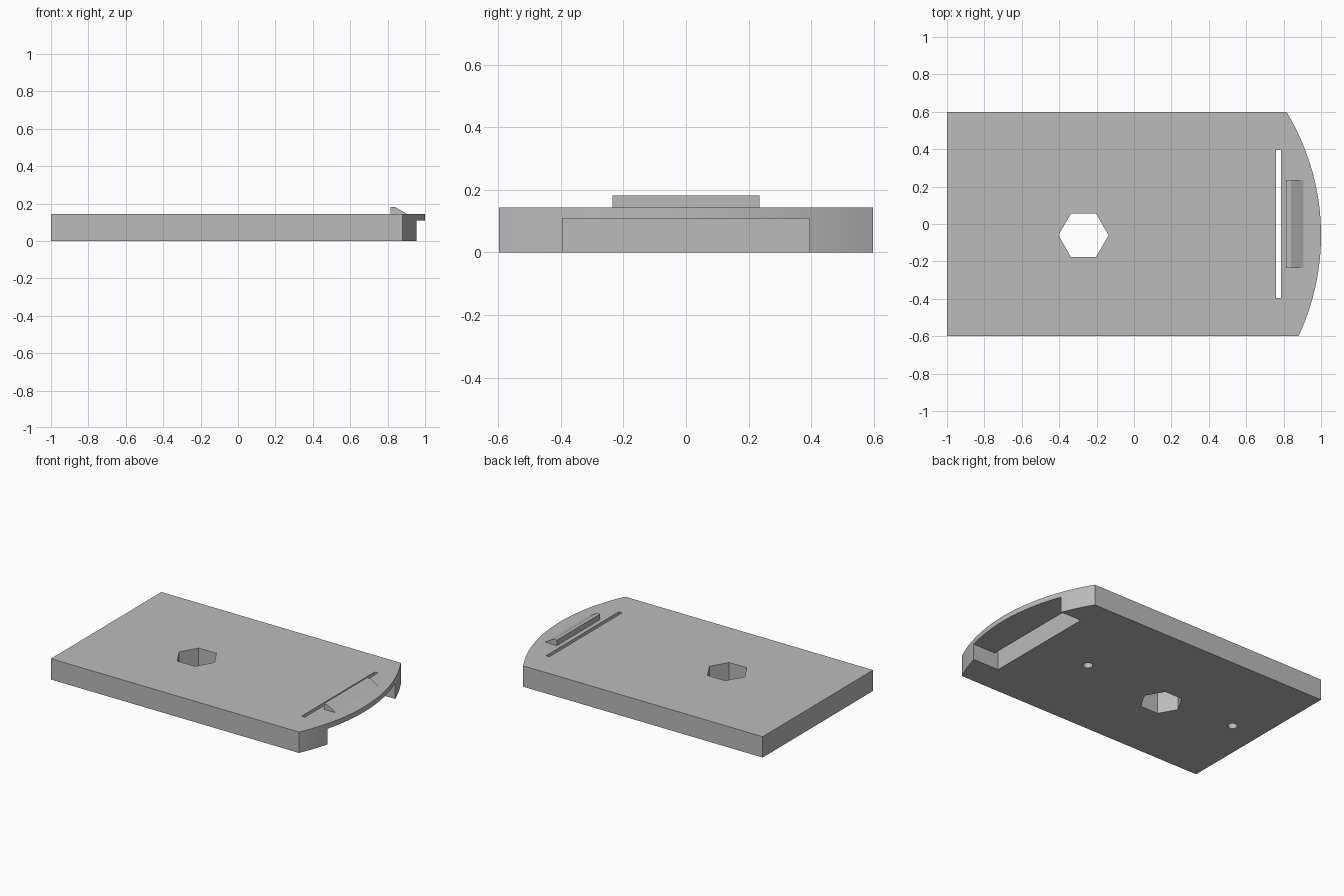
import bpy
import bmesh
from math import radians, sin, cos, asin, pi

if "Cube" in bpy.data.objects:
    bpy.data.objects.remove(bpy.data.objects["Cube"], do_unlink=True)

grey = bpy.data.materials.new("plain grey")
grey.use_nodes = True
grey.diffuse_color = (0.5, 0.5, 0.5, 1)
grey.node_tree.nodes["Principled BSDF"].inputs["Base Color"].default_value = (0.5, 0.5, 0.5, 1)

THICK = 0.143        # plate thickness
HALF = 0.598         # half width of the plate
CX, CY = -0.27, -0.06  # centre of the hexagon and of the rounded end
R = 1.27             # radius of the rounded end


def prism(name, points, direction):
    """Extrude a closed 3D outline along a direction."""
    bm = bmesh.new()
    face = bm.faces.new([bm.verts.new(p) for p in points])
    out = bmesh.ops.extrude_face_region(bm, geom=[face])
    moved = [v for v in out["geom"] if isinstance(v, bmesh.types.BMVert)]
    bmesh.ops.translate(bm, verts=moved, vec=direction)
    bmesh.ops.recalc_face_normals(bm, faces=bm.faces)
    mesh = bpy.data.meshes.new(name)
    bm.to_mesh(mesh)
    bm.free()
    mesh.materials.append(grey)
    obj = bpy.data.objects.new(name, mesh)
    bpy.context.collection.objects.link(obj)
    return obj


def box(name, x0, x1, y0, y1, z0, z1):
    outline = [(x0, y0, z0), (x1, y0, z0), (x1, y1, z0), (x0, y1, z0)]
    return prism(name, outline, (0, 0, z1 - z0))


def round_hole(name, x, y, radius, sides, z0, z1):
    ring = [(x + radius * cos(2 * pi * i / sides),
             y + radius * sin(2 * pi * i / sides), z0) for i in range(sides)]
    return prism(name, ring, (0, 0, z1 - z0))


def cut(target, cutter):
    mod = target.modifiers.new("cut", "BOOLEAN")
    mod.operation = "DIFFERENCE"
    mod.solver = "EXACT"
    mod.object = cutter
    bpy.context.view_layer.objects.active = target
    bpy.ops.object.modifier_apply(modifier=mod.name)
    bpy.data.objects.remove(cutter, do_unlink=True)


# Plate with one rounded end
low, high = asin((-HALF - CY) / R), asin((HALF - CY) / R)
steps = 40
arc = [low + (high - low) * i / steps for i in range(steps + 1)]
outline = [(-1, HALF, 0), (-1, -HALF, 0)]
outline += [(CX + R * cos(a), CY + R * sin(a), 0) for a in arc]
plate = prism("cover_plate", outline, (0, 0, THICK))

# Recess under the latch, and the slit that frees the latch tongue
cut(plate, box("recess_cutter", 0.76, 1.2, -0.395, 0.395, -0.1, 0.108))
cut(plate, box("slit_cutter", 0.76, 0.785, -0.395, 0.395, -0.1, 0.3))

# Hexagonal opening and two blind holes underneath
cut(plate, round_hole("hexagon_cutter", CX, CY, 0.134, 6, -0.1, 0.3))
for x in (0.37, -0.79):
    cut(plate, round_hole("pin_cutter", x, 0, 0.03, 24, -0.1, 0.1))

# Catch ridge with a sloping outer side
profile = [(0.815, 0.135), (0.815, 0.181), (0.84, 0.181), (0.905, THICK), (0.905, 0.135)]
prism("catch_ridge", [(x, -0.235, z) for x, z in profile], (0, 0.47, 0))

# Smooth the curved walls only
bpy.ops.object.select_all(action="DESELECT")
plate.select_set(True)
bpy.context.view_layer.objects.active = plate
bpy.ops.object.shade_smooth_by_angle(angle=radians(30))
